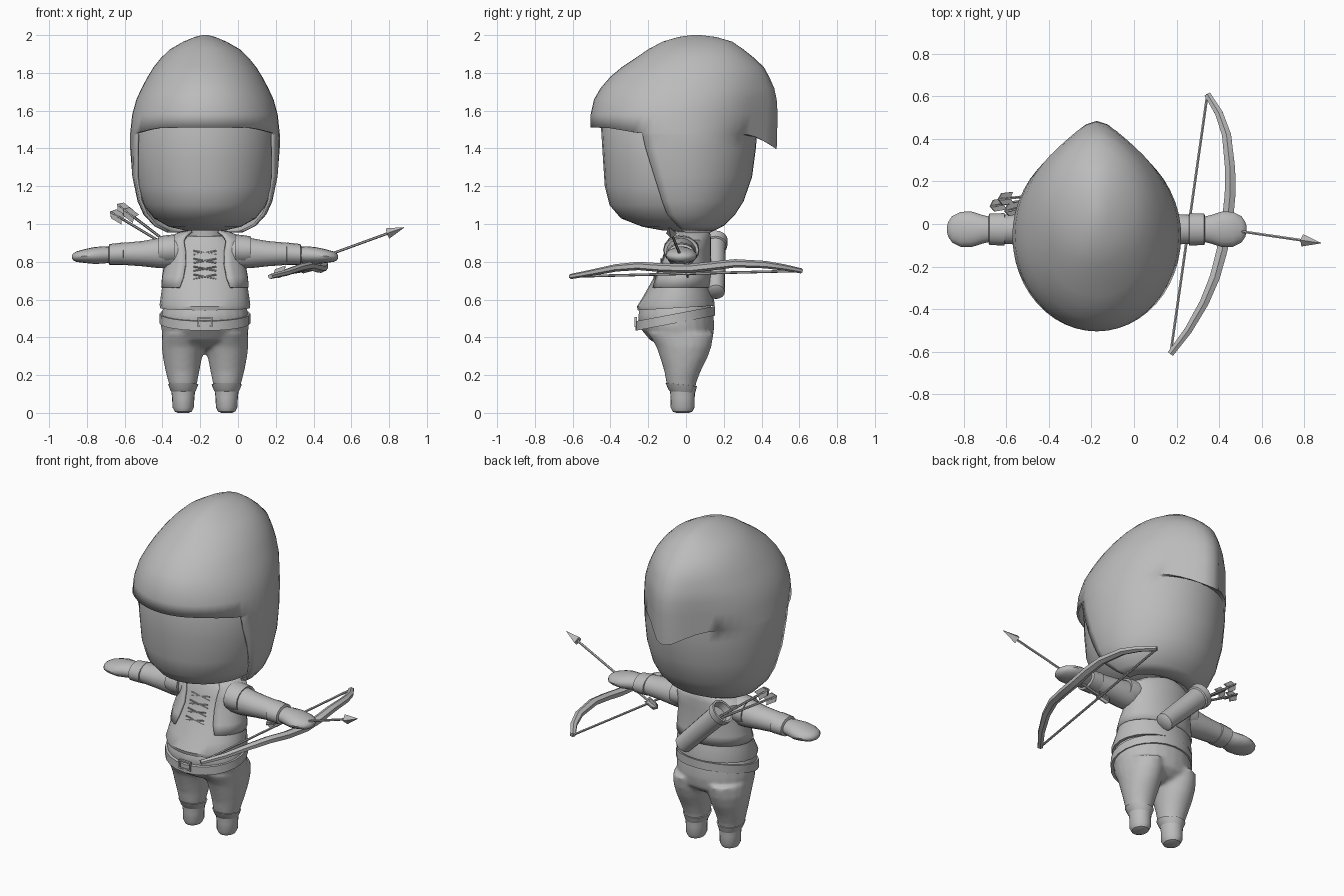
import bpy, bmesh, math
from mathutils import Vector as V

if "Cube" in bpy.data.objects:
    bpy.data.objects.remove(bpy.data.objects["Cube"])

CX = -0.175  # body centre line
grey = bpy.data.materials.new("clay_grey")
grey.diffuse_color = (0.5, 0.5, 0.5, 1)
grey.use_nodes = True
grey.node_tree.nodes["Principled BSDF"].inputs["Base Color"].default_value = grey.diffuse_color


def finish(bm, name, angle=40, solid=0):
    bmesh.ops.delete(bm, geom=[v for v in bm.verts if not v.link_faces], context='VERTS')
    bmesh.ops.recalc_face_normals(bm, faces=bm.faces)
    me = bpy.data.meshes.new(name)
    bm.to_mesh(me)
    bm.free()
    me.materials.append(grey)
    ob = bpy.data.objects.new(name, me)
    bpy.context.collection.objects.link(ob)
    bpy.ops.object.select_all(action='DESELECT')
    ob.select_set(True)
    bpy.context.view_layer.objects.active = ob
    bpy.ops.object.shade_smooth_by_angle(angle=math.radians(angle))
    if solid:
        m = ob.modifiers.new("thickness", 'SOLIDIFY')
        m.thickness = solid
        m.offset = -1
    return ob


def tube(name, rings, n=24, opening=None, k=0, cap=True, angle=40, solid=0, shape=None):
    """Skin rings of (centre, a, b); opening gives the front gap angle per ring."""
    bm = bmesh.new()
    rows = []
    for i, (c, a, b) in enumerate(rings):
        row = []
        for j in range(n):
            p = 2 * math.pi * j / n
            o = opening[i] if opening else None
            if o and k <= j <= n - k:
                p = o + (2 * math.pi - 2 * o) * (j - k) / (n - 2 * k)
            co = V(c) + V(a) * math.sin(p) - V(b) * math.cos(p)
            row.append(bm.verts.new(shape(co) if shape else co))
        rows.append(row)
    for i in range(len(rows) - 1):
        for j in range(n):
            if opening and opening[i] and (j < k or j >= n - k):
                continue
            q = (j + 1) % n
            bm.faces.new((rows[i][j], rows[i][q], rows[i + 1][q], rows[i + 1][j]))
    if cap:
        if not (opening and opening[0]):
            bm.faces.new(rows[0])
        if not (opening and opening[-1]):
            bm.faces.new(rows[-1])
    return finish(bm, name, angle, solid)


def level(z, rx, y0, y1, cx=CX, tilt=0):
    """Horizontal ring between front y0 and back y1."""
    h = (y1 - y0) / 2
    return ((cx, (y0 + y1) / 2, z), (rx, 0, 0), (0, h, tilt * h))


def rod(name, p, q, r, r2=None, n=8, angle=40):
    p, q = V(p), V(q)
    d = (q - p).normalized()
    a = d.cross(V((0, 0, 1))).normalized()
    b = d.cross(a)
    r2 = r if r2 is None else r2
    return tube(name, [(p, a * r, b * r), (q, a * r2, b * r2)], n, angle=angle)


def fletching(name, p, d, size):
    """Crossed thin vanes with slanted ends around an arrow tail."""
    d = V(d).normalized()
    a = d.cross(V((0, 1, 0))).normalized()
    b = d.cross(a)
    bm = bmesh.new()
    for w, t in ((a, b), (b, a)):
        o = [V(p) + d * x * size + w * y * size for x, y in
             ((-.9, 0), (-.5, .5), (.7, .5), (.4, 0), (.7, -.5), (-.5, -.5))]
        vs = [[bm.verts.new(v + t * s * .004) for v in o] for s in (-1, 1)]
        bm.faces.new(vs[0])
        bm.faces.new(vs[1])
        for i in range(6):
            h = (i + 1) % 6
            bm.faces.new((vs[0][i], vs[0][h], vs[1][h], vs[1][i]))
    finish(bm, name, 20)


# Face and neck
tube("face", [level(*r) for r in (
    (.965, .1, -.12, .06), (.985, .19, -.23, .15), (1.03, .27, -.345, .24),
    (1.1, .325, -.405, .285), (1.2, .361, -.43, .325), (1.35, .377, -.44, .345),
    (1.51, .375, -.45, .36), (1.62, .33, -.42, .34))], 32)
tube("neck", [level(.88, .1, -.07, .1), level(1.0, .095, -.08, .1)])


def tuft(co):
    """Dip the fringe corners and pull a drooping point out of the back."""
    if co.z > 1.5:
        z, mid = co.z, math.exp(-((co.x - CX) / .13) ** 2)
        if abs(z - 1.51) < .001:
            co.z -= .03 * min(1, max(0, (co.y + .42) / .18))
            if co.y > 0:
                co.z -= .085 * mid
        if co.y > 0:
            co.y += mid * min(.095, max(0, (1.94 - z) * .25))
    return co


# Hair cap with an open front below the fringe, and a back tuft
hair = ((.955, .2, -.12, .13), (.99, .27, -.22, .2), (1.05, .325, -.32, .26),
        (1.12, .357, -.38, .305), (1.25, .385, -.44, .35), (1.4, .396, -.47, .37),
        (1.47, .397, -.485, .375), (1.51, .396, -.505, .385), (1.58, .385, -.505, .395),
        (1.66, .363, -.487, .41), (1.72, .335, -.452, .412), (1.78, .303, -.40, .40),
        (1.83, .272, -.34, .385), (1.88, .232, -.265, .345), (1.925, .185, -.20, .30),
        (1.965, .115, -.125, .245), (1.99, .055, -.04, .16), (2.0, .015, .03, .08))
gaps = [math.radians(a) for a in (86, 80, 76, 75, 72, 67, 66)] + [None] * 11
tube("hair", [level(*r) for r in hair], 48, gaps, 9, angle=50, solid=.014, shape=tuft)

# Tunic, vest and belt
tube("tunic", [level(*r, CX, .06) for r in (
    (.555, .238, -.255, .15), (.575, .24, -.26, .15), (.63, .232, -.225, .14),
    (.7, .222, -.185, .125), (.78, .205, -.14, .115), (.86, .195, -.115, .115),
    (.91, .175, -.1, .12), (.94, .12, -.08, .11))])
vest = ((.665, .233, -.21, .142), (.72, .228, -.185, .137), (.79, .215, -.15, .132),
        (.86, .212, -.13, .132), (.915, .215, -.115, .132), (.945, .165, -.095, .13),
        (.965, .115, -.085, .12))
tube("vest", [level(*r) for r in vest], 28,
     [math.radians(a) for a in (36, 31, 29, 30, 32, 36, 38)], 2, cap=False, solid=.012)
tube("belt", [level(*r, CX, .19) for r in (
    (.475, .234, -.262, .148), (.475, .241, -.268, .154),
    (.525, .24, -.268, .154), (.525, .23, -.26, .148))])

# Belt buckle frame
for i, (dx, z, w, h) in enumerate(((-.036, .48, .008, .05), (.036, .48, .008, .05),
                                  (0, .503, .08, .008), (0, .458, .08, .008))):
    bm = bmesh.new()
    bmesh.ops.create_cube(bm, size=1)
    for v in bm.verts:
        v.co = (CX + dx + v.co.x * w, -.266 + v.co.y * .014, z + v.co.z * h)
    finish(bm, f"buckle_bar_{i}", 20)

# Chest laces
for i in range(4):
    z = .71 + i * .042
    y = -.192 + (z - .66) * .45
    for s in (-1, 1):
        rod("lace", (CX - s * .06, y, z), (CX + s * .06, y, z + .022), .004, n=6)

# Trousers seat, later fused with the legs
trousers = [tube("trousers", [level(*r) for r in (
    (.335, .06, -.06, .06), (.35, .15, -.12, .1), (.385, .212, -.19, .14),
    (.45, .234, -.245, .15), (.51, .232, -.255, .147), (.57, .22, -.24, .135))])]

# Limbs on both sides
for s, side in ((-1, "right"), (1, "left")):
    x = CX + s * .115
    trousers.append(tube("trouser_leg_" + side, [level(*r, x + s * o) for o, *r in (
        (0, .12, .068, -.092, .048), (.002, .16, .076, -.105, .055),
        (.004, .22, .09, -.115, .078), (.004, .29, .103, -.137, .113),
        (.002, .35, .113, -.157, .135), (0, .42, .113, -.2, .147))], 20))
    tube("boot_" + side, [level(*r, x) for r in (
        (0, .028, -.052, .016), (.007, .045, -.07, .034), (.03, .057, -.082, .046),
        (.08, .059, -.081, .046), (.14, .066, -.088, .05))], 20)
    tube("boot_cuff_" + side, [level(*r, x, -.1) for r in (
        (.108, .06, -.085, .045), (.118, .067, -.094, .05), (.15, .08, -.108, .058),
        (.15, .07, -.095, .05))], 20)

    def limb(name, data):
        tube(name + "_" + side, [((CX + s * d, -.025, z), (0, ry, 0), (0, 0, rz))
                                 for d, z, ry, rz in data], 16)
    limb("sleeve", ((.1, .85, .06, .07), (.17, .85, .08, .085), (.24, .846, .08, .08),
                    (.33, .843, .074, .067), (.44, .842, .068, .058)))
    limb("wrist_cuff", ((.43, .842, .062, .05), (.435, .842, .076, .06),
                        (.505, .838, .074, .056), (.51, .838, .06, .045)))
    limb("hand", ((.5, .838, .058, .042), (.54, .836, .068, .046), (.59, .833, .084, .044),
                  (.64, .83, .082, .036), (.68, .827, .062, .028), (.698, .826, .036, .018),
                  (.705, .826, .012, .007)))
    # Vest shoulder flap
    limb("shoulder_flap", ((.16, .865, .095, .08), (.21, .862, .096, .078),
                           (.245, .862, .092, .072), (.24, .86, .07, .06)))

# Fuse seat and legs into one soft surface
bpy.ops.object.select_all(action='DESELECT')
for ob in trousers:
    ob.select_set(True)
bpy.context.view_layer.objects.active = trousers[0]
bpy.ops.object.join()
m = trousers[0].modifiers.new("fuse", 'REMESH')
m.mode = 'VOXEL'
m.voxel_size = .012
m.use_smooth_shade = True
m = trousers[0].modifiers.new("soften", 'SMOOTH')
m.iterations = 6

# Quiver with spare arrows
low, high = V((-.09, .158, .64)), V((-.36, .155, .915))
u = (high - low).normalized()
a, b = V((0, 1, 0)), u.cross(V((0, 1, 0)))
tube("quiver", [(low + u * t, a * r, b * r * 1.1) for t, r in (
    (-.01, .035), (0, .048), (.3, .054), (.34, .056), (.345, .064), (.385, .066),
    (.385, .055), (.34, .05))], 16)
for p in ((-.60, .12, 1.075), (-.635, .09, 1.04), (-.57, .07, 1.05)):
    p = V(p)
    d = p - (low + u * .25)
    rod("spare_arrow", low + u * .25, p, .007, n=6)
    fletching("spare_fletching", p, -d, .055)

# Held arrow
tail, tip = V((.2, .01, .735)), V((.88, -.09, .982))
d = (tip - tail).normalized()
rod("arrow_shaft", tail, tip - d * .08, .007, n=6)
rod("arrow_head", tip - d * .095, tip, .029, .001, n=4, angle=20)
fletching("arrow_fletching", tail + d * .03, d, .05)

# Bow limb and string
path = [V(p) for p in ((.172, -.61, .722), (.255, -.5, .742), (.33, -.37, .768),
                       (.38, -.25, .778), (.415, -.12, .768), (.44, .02, .765),
                       (.452, .14, .778), (.452, .26, .792), (.435, .42, .785),
                       (.40, .52, .77), (.345, .61, .752))]
rings = []
for i, p in enumerate(path):
    t = (path[min(i + 1, 10)] - path[max(i - 1, 0)]).normalized()
    w = t.cross(V((0, 0, 1))).normalized()
    h = w.cross(t)
    r = .017 + .013 * math.sin(math.pi * i / 10)
    rings.append((p, w * r, h * r * .8))
tube("bow_limb", rings, 6, angle=25)
rod("bow_string", path[0], path[-1], .007, n=6)
